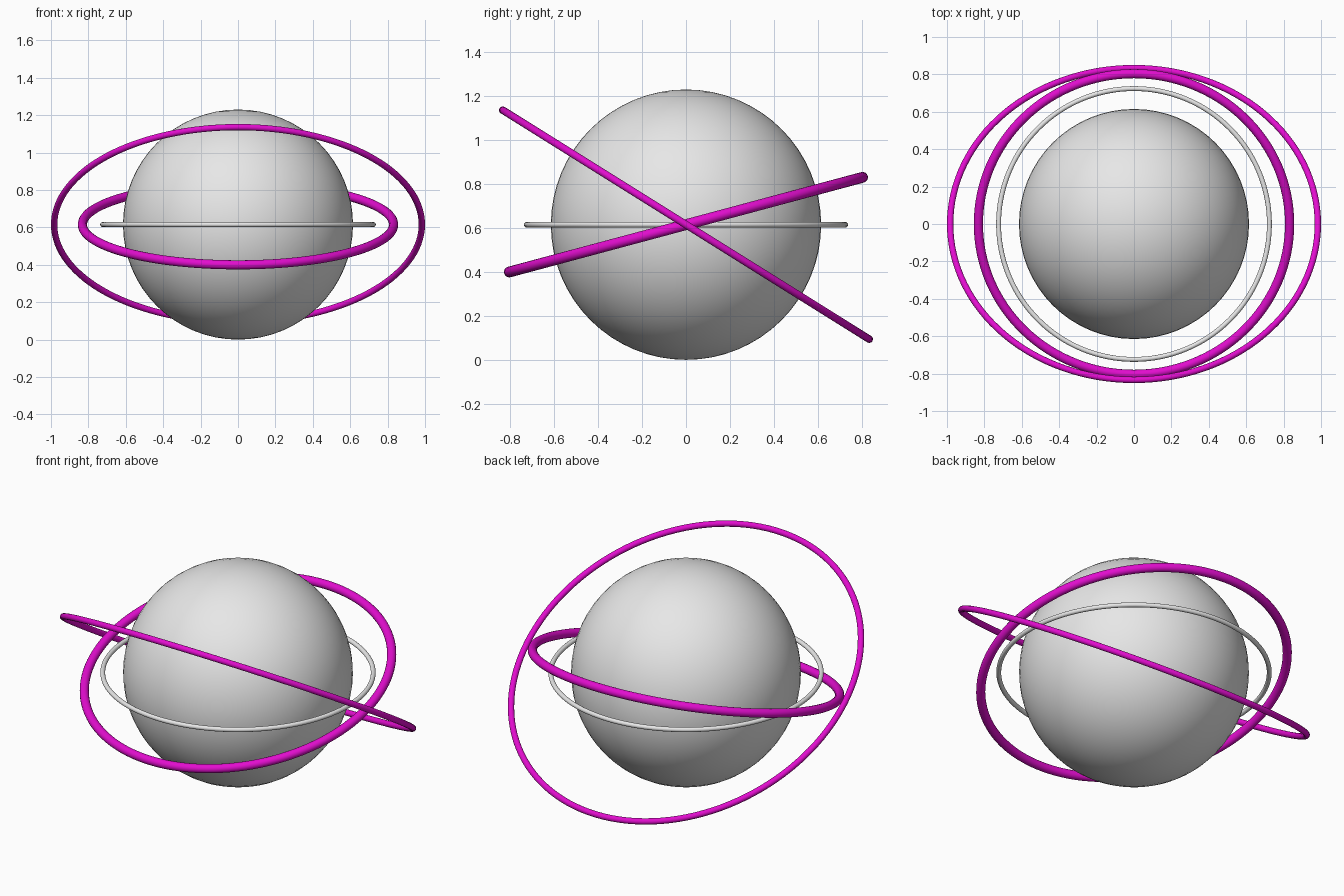
import bpy
import math

if "Cube" in bpy.data.objects:
    bpy.data.objects.remove(bpy.data.objects["Cube"])

RADIUS = 0.615   # globe radius, also the height of its centre


def material(name, rgb):
    m = bpy.data.materials.new(name)
    m.diffuse_color = (*rgb, 1.0)
    m.use_nodes = True
    m.node_tree.nodes["Principled BSDF"].inputs["Base Color"].default_value = m.diffuse_color
    return m


grey = material("light grey", (0.8, 0.8, 0.8))
magenta = material("magenta", (0.76, 0.004, 0.62))


def finish(name, mat):
    ob = bpy.context.object
    ob.name = name
    ob.data.materials.append(mat)
    bpy.ops.object.shade_smooth()


def ring(name, major, tube, tilt, mat):
    bpy.ops.mesh.primitive_torus_add(
        major_radius=major, minor_radius=tube,
        major_segments=128, minor_segments=16,
        location=(0, 0, RADIUS), rotation=(math.radians(tilt), 0, 0))
    finish(name, mat)


# Central globe
bpy.ops.mesh.primitive_uv_sphere_add(segments=64, ring_count=32, radius=RADIUS,
                                     location=(0, 0, RADIUS))
finish("globe", grey)

# Three orbit rings around the globe
ring("inner_ring", 0.724, 0.0130, 0, grey)
ring("middle_ring", 0.832, 0.0245, 15, magenta)
ring("outer_ring", 0.983, 0.0170, -32, magenta)
